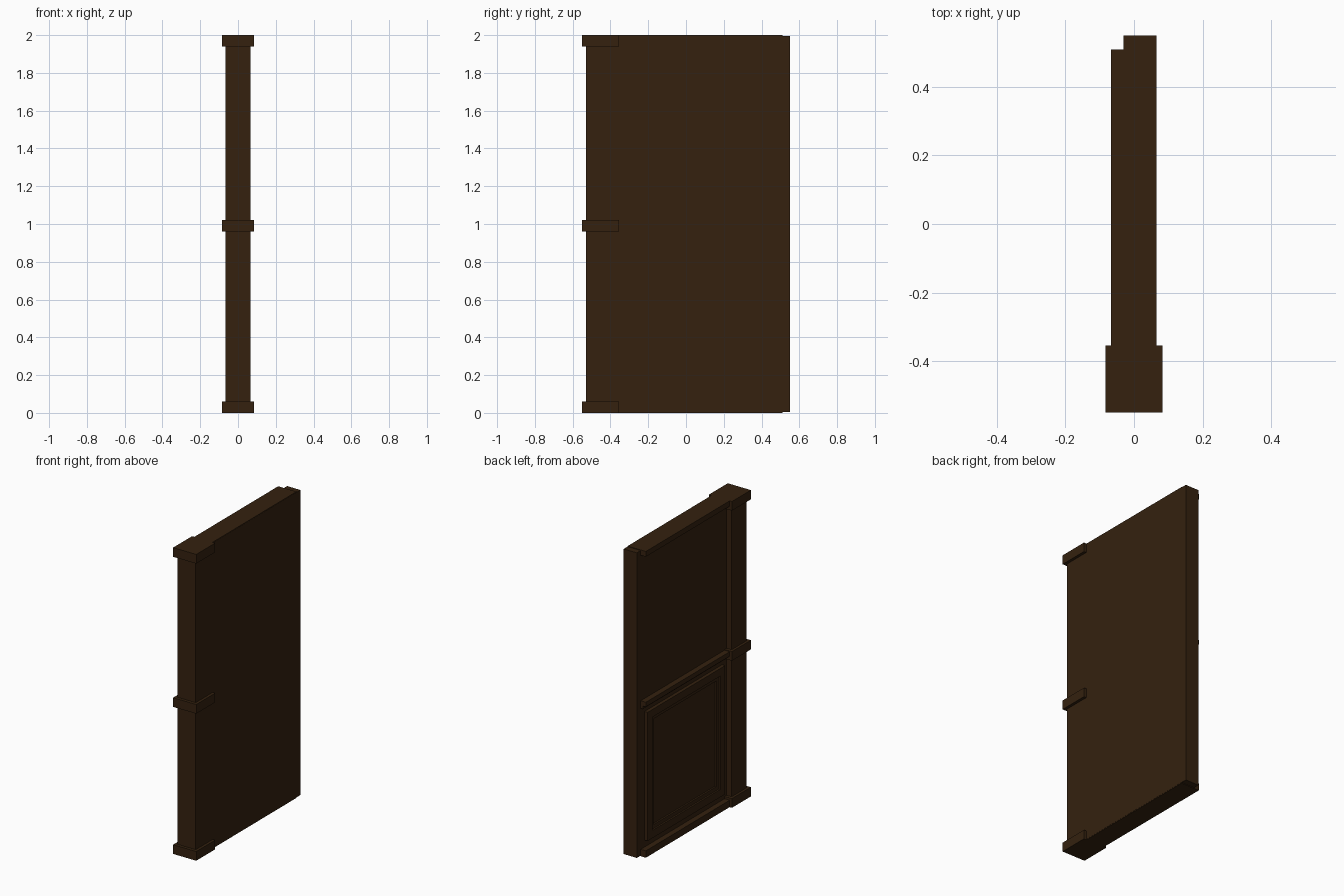
import bpy

if "Cube" in bpy.data.objects:
    bpy.data.objects.remove(bpy.data.objects["Cube"])

wood = bpy.data.materials.new("dark_brown_wood")
wood.diffuse_color = (0.035, 0.0155, 0.0048, 1)
wood.use_nodes = True
wood.node_tree.nodes["Principled BSDF"].inputs["Base Color"].default_value = wood.diffuse_color


def box(name, x, y, z):
    """Box from (min, max) ranges on each axis."""
    bpy.ops.mesh.primitive_cube_add(size=1, location=[sum(r) / 2 for r in (x, y, z)])
    o = bpy.context.object
    o.name = name
    o.scale = [r[1] - r[0] for r in (x, y, z)]
    bpy.ops.object.transform_apply(location=False, rotation=False, scale=True)
    o.data.materials.append(wood)
    return o


def frame(name, x, y, z, w):
    """Rectangular moulding of width w around the y/z rectangle."""
    (y0, y1), (z0, z1) = y, z
    box(name + "_bottom", x, y, (z0, z0 + w))
    box(name + "_top", x, y, (z1 - w, z1))
    box(name + "_near", x, (y0, y0 + w), (z0 + w, z1 - w))
    box(name + "_far", x, (y1 - w, y1), (z0 + w, z1 - w))


BACK = 0.0655    # plain side of the wall
PLATE = -0.03    # panelled side of the wall

# wall panel
box("wall_panel", (PLATE, BACK), (-0.38, 0.55), (0.004, 1.996))

# end post with three collars
box("post", (-0.067, BACK), (-0.53, -0.375), (0.03, 1.97))
for name, z0 in (("base", 0), ("middle", 0.96), ("top", 1.94)):
    box(name + "_collar", (-0.0835, 0.0835), (-0.55, -0.355), (z0, z0 + 0.06))

# top and bottom rails, slightly taller than the panel
box("top_rail", (-0.067, BACK - 0.001), (-0.376, 0.51), (1.965, 2.0))
box("bottom_rail", (-0.067, BACK - 0.001), (-0.376, 0.51), (0, 0.045))

# stepped chair rail
box("chair_rail", (-0.067, PLATE), (-0.376, 0.51), (0.985, 1.015))
box("chair_rail_backing", (-0.045, PLATE), (-0.376, 0.51), (0.965, 0.985))

# lower panel: stepped picture-frame moulding
frame("outer_frame", (-0.052, PLATE), (-0.33, 0.47), (0.09, 0.93), 0.05)
frame("inner_frame", (-0.041, PLATE), (-0.28, 0.42), (0.14, 0.88), 0.025)
